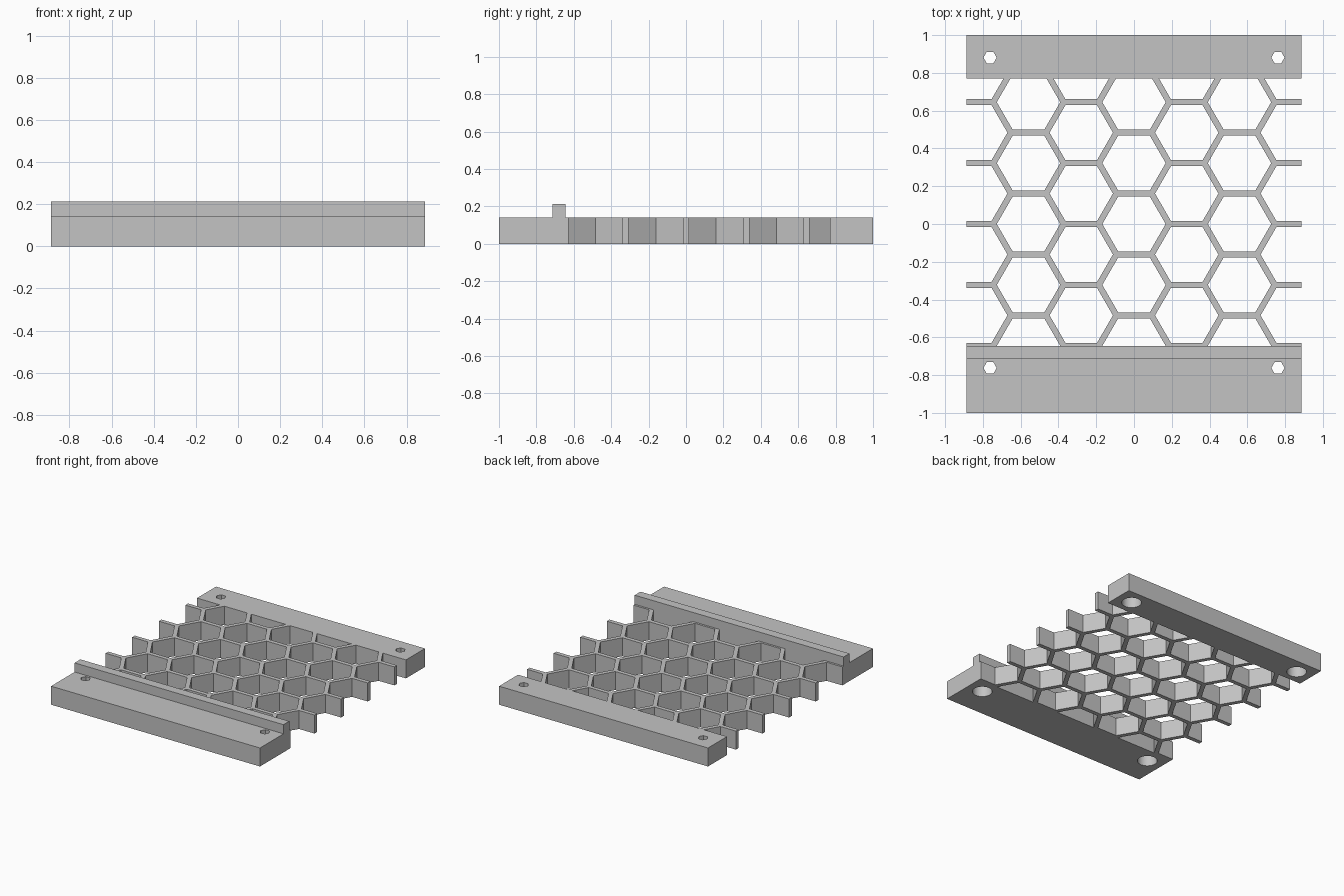
import bpy, bmesh, math
from mathutils import Matrix

cube = bpy.data.objects.get("Cube")
if cube:
    bpy.data.objects.remove(cube, do_unlink=True)

HALF_W = 0.887      # half width of the whole piece
H = 0.142           # plate height
PITCH = 0.3225      # distance between cell centres
WALL = 0.032        # cell wall thickness

grey = bpy.data.materials.new("plain_grey")
grey.use_nodes = True
grey.diffuse_color = (0.55, 0.55, 0.55, 1)
grey.node_tree.nodes["Principled BSDF"].inputs["Base Color"].default_value = grey.diffuse_color


def to_object(name, bm):
    bmesh.ops.recalc_face_normals(bm, faces=bm.faces)
    mesh = bpy.data.meshes.new(name)
    bm.to_mesh(mesh)
    bm.free()
    mesh.materials.append(grey)
    obj = bpy.data.objects.new(name, mesh)
    bpy.context.collection.objects.link(obj)
    return obj


def extrude_profile(name, profile):
    """Sweep a (y, z) outline across the full width."""
    bm = bmesh.new()
    face = bm.faces.new([bm.verts.new((-HALF_W, y, z)) for y, z in profile])
    swept = bmesh.ops.extrude_face_region(bm, geom=[face])["geom"]
    bmesh.ops.translate(bm, vec=(2 * HALF_W, 0, 0),
                        verts=[v for v in swept if isinstance(v, bmesh.types.BMVert)])
    return to_object(name, bm)


def add_prism(bm, x, y, radius, sides, z0, z1):
    """Upright prism with a corner pointing along x."""
    place = Matrix.Translation((x, y, (z0 + z1) / 2))
    new = bmesh.ops.create_cone(bm, cap_ends=True, segments=sides, radius1=radius,
                                radius2=radius, depth=z1 - z0)["verts"]
    first = max(new, key=lambda v: v.co.x).co
    turn = Matrix.Rotation(-math.atan2(first.y, first.x), 4, "Z")
    bmesh.ops.transform(bm, matrix=place @ turn, verts=new)


def cut(obj, bm):
    cutter = to_object("cutter", bm)
    cutter.hide_render = True
    mod = obj.modifiers.new("holes", "BOOLEAN")
    mod.operation, mod.solver, mod.object = "DIFFERENCE", "EXACT", cutter
    bpy.context.view_layer.objects.active = obj
    bpy.ops.object.modifier_apply(modifier=mod.name)
    bpy.data.objects.remove(cutter, do_unlink=True)


def drill(rail, y):
    # Small hexagonal hole on top, wide round bore underneath
    for sides, radius, z0, z1 in ((6, 0.035, -0.1, 0.3), (32, 0.07, -0.1, 0.1)):
        bm = bmesh.new()
        for x in (-0.762, 0.762):
            add_prism(bm, x, y, radius, sides, z0, z1)
        cut(rail, bm)
    bpy.ops.object.select_all(action="DESELECT")
    rail.select_set(True)
    bpy.context.view_layer.objects.active = rail
    bpy.ops.object.shade_smooth_by_angle(angle=math.radians(30))


# Front rail with raised lip
front_rail = extrude_profile("front_rail", [
    (-1, 0), (-0.645, 0), (-0.645, 0.212), (-0.715, 0.212), (-0.715, H), (-1, H)])
drill(front_rail, -0.762)

# Back rail
back_rail = extrude_profile("back_rail", [(0.77, 0), (1, 0), (1, H), (0.77, H)])
drill(back_rail, 0.881)

# Honeycomb grid between the rails, open at both sides
grid = extrude_profile("honeycomb_grid", [(-0.66, 0), (0.77, 0), (0.77, H), (-0.66, H)])
cells = bmesh.new()
cell_radius = (PITCH - WALL) / math.sqrt(3)
for col in range(-3, 4):
    for row in range(-3, 4):
        y = (row + 0.5 * (col % 2)) * PITCH
        add_prism(cells, col * PITCH * math.sqrt(3) / 2, y, cell_radius, 6, -0.1, 0.3)
cut(grid, cells)
